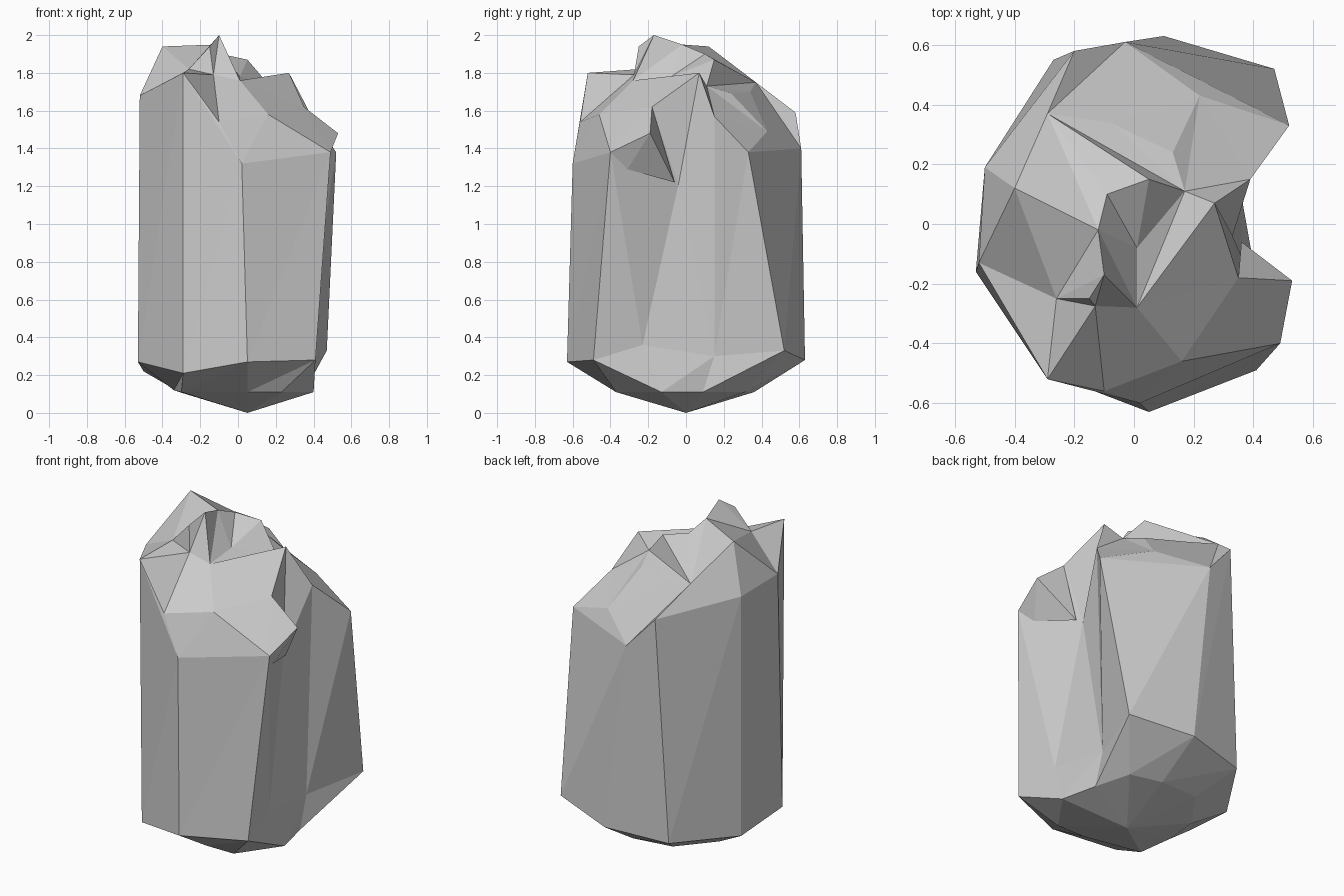
import bpy, bmesh
from mathutils import Vector
from mathutils.geometry import delaunay_2d_cdt

if "Cube" in bpy.data.objects:
    bpy.data.objects.remove(bpy.data.objects["Cube"])

# Cross-section rings, anticlockwise from the front, notch on the right side
FOOT = [(.05, -.37, .11), (.23, -.37, .11), (.40, -.13, .11), (.35, .09, .11),
        (.29, .31, .11), (.10, .36, .11), (-.15, .34, .12), (-.31, .12, .11),
        (-.34, -.10, .12), (-.30, -.30, .11)]
BASE = [(.05, -.63, .27), (.41, -.49, .28), (.37, -.23, .36), (.35, .15, .30),
        (.47, .52, .33), (.10, .63, .28), (-.27, .55, .25), (-.50, .19, .22),
        (-.53, -.16, .27), (-.29, -.50, .21)]
RIM = [(.02, -.60, 1.32), (.49, -.40, 1.38), (.33, -.04, 1.21), (.39, .15, 1.57),
       (.52, .33, 1.38), (-.03, .61, 1.40), (-.20, .58, 1.59), (-.50, .19, 1.66),
       (-.52, -.13, 1.68), (-.29, -.52, 1.80)]

# Brow standing above the notch
BROW = [(.35, -.18, 1.62), (.27, .07, 1.80)]

# Peaks and pits of the broken top
CRAGS = [(-.10, -.17, 2.0), (-.12, -.02, 1.95), (-.40, .12, 1.94), (-.26, -.25, 1.82),
         (-.15, -.25, 1.94), (.01, -.28, 1.76), (.16, -.46, 1.58), (.01, -.08, 1.78),
         (.17, .11, 1.73), (-.09, .10, 1.90), (.05, .15, 1.87), (.13, .24, 1.69),
         (.22, .43, 1.49), (-.29, .37, 1.75), (-.08, .34, 1.70), (-.10, -.56, 1.54),
         (-.13, -.275, 1.79)]

# Ridge lines kept in the top (rim and brow are 0-10, crags follow)
RIDGES = [(24, 19), (23, 19), (19, 16), (16, 2), (17, 2), (16, 17), (12, 16),
          (24, 23), (23, 4), (19, 4), (12, 24), (14, 12), (14, 27), (27, 16), (10, 27)]

# Overhanging splinter in front of the notch
SHARD = [(.49, -.40, 1.38), (.53, -.19, 1.48), (.35, -.18, 1.62),
         (.36, -.06, 1.22), (.45, -.31, 1.29)]


def add_object(name, bm):
    bmesh.ops.recalc_face_normals(bm, faces=bm.faces)
    mesh = bpy.data.meshes.new(name)
    bm.to_mesh(mesh)
    bm.free()
    obj = bpy.data.objects.new(name, mesh)
    bpy.context.collection.objects.link(obj)
    return obj


def bridge(bm, low, high, flipped):
    """Triangle band between two rings; flipped lists quads split the other way."""
    n = len(low)
    for i in range(n):
        j = (i + 1) % n
        if i in flipped:
            bm.faces.new((low[i], low[j], high[i]))
            bm.faces.new((low[j], high[j], high[i]))
        else:
            bm.faces.new((low[i], low[j], high[j]))
            bm.faces.new((low[i], high[j], high[i]))


# Rock column: pointed foot and tall walls
bm = bmesh.new()
foot, base, rim = [[bm.verts.new(p) for p in ring] for ring in (FOOT, BASE, RIM)]
tip = bm.verts.new((.05, 0, 0))
for i in range(len(foot)):
    bm.faces.new((tip, foot[(i + 1) % len(foot)], foot[i]))
bridge(bm, foot, base, (1,))
bridge(bm, base, rim, (1, 2))

# Brow faces rising from the notch corner
brow = [bm.verts.new(p) for p in BROW]
chain = [rim[1]] + brow + [rim[3]]
for a, b in zip(chain, chain[1:]):
    bm.faces.new((rim[2], b, a))

# Craggy top
outline = rim[:2] + brow + rim[3:]
top = outline + [bm.verts.new(p) for p in CRAGS]
flat = [Vector((v.co.x, v.co.y)) for v in top]
cdt = delaunay_2d_cdt(flat, RIDGES, [list(range(len(outline)))], 1, 1e-5)
for tri in cdt[2]:
    bm.faces.new([top[cdt[3][k][0]] for k in tri])
add_object("rock_column", bm)

# Splinter
bm = bmesh.new()
for p in SHARD:
    bm.verts.new(p)
bmesh.ops.convex_hull(bm, input=bm.verts[:])
add_object("rock_splinter", bm)
